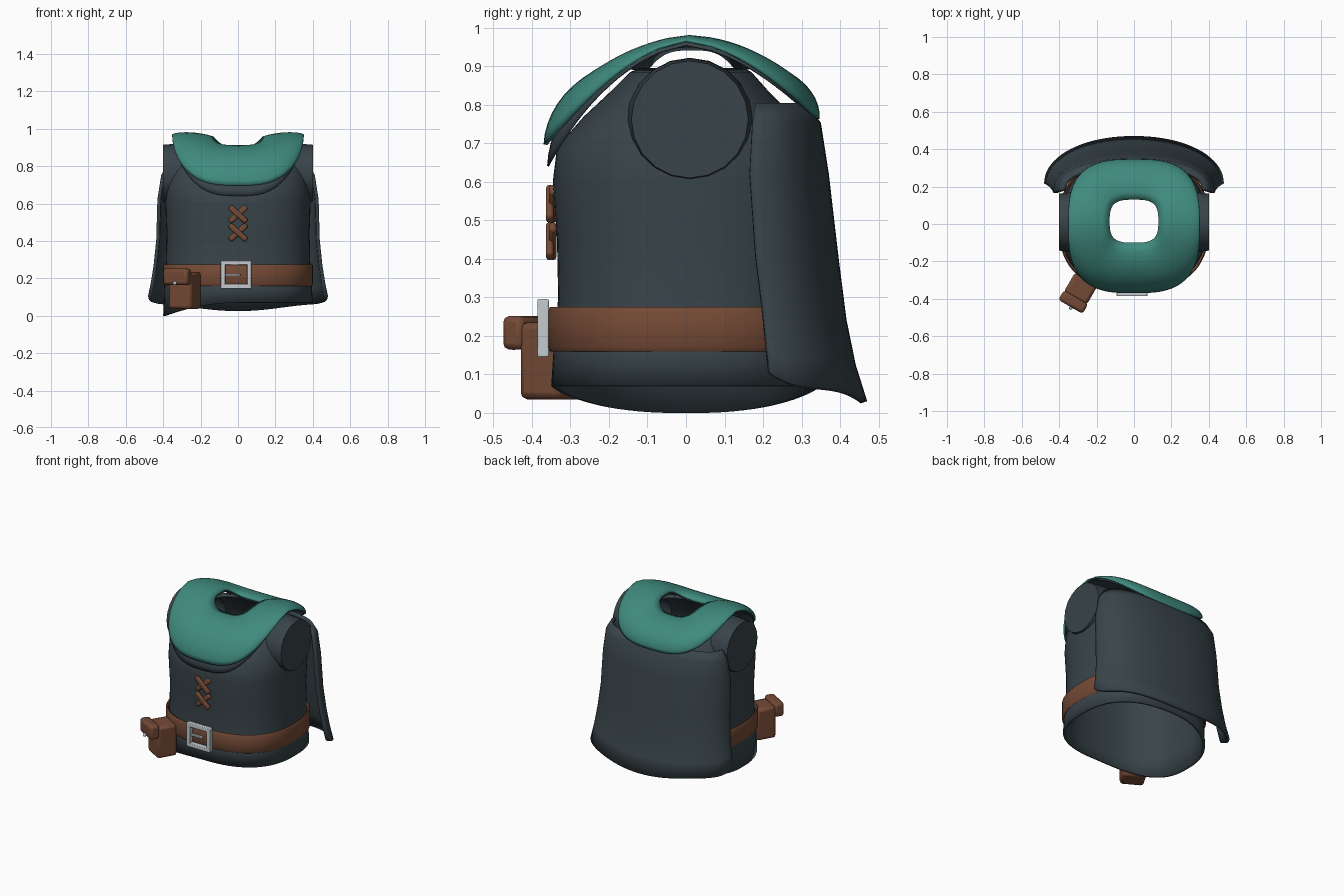
import bpy, bmesh, math
from mathutils import Matrix

cube = bpy.data.objects.get("Cube")
if cube:
    bpy.data.objects.remove(cube)


def material(name, rgb):
    m = bpy.data.materials.new(name)
    m.use_nodes = True
    m.diffuse_color = (*rgb, 1)
    m.node_tree.nodes["Principled BSDF"].inputs["Base Color"].default_value = (*rgb, 1)
    return m


SLATE = material("slate cloth", (0.040, 0.058, 0.068))
TEAL = material("teal cloth", (0.050, 0.255, 0.21))
BROWN = material("brown leather", (0.175, 0.068, 0.036))
METAL = material("pale metal", (0.55, 0.6, 0.62))


def finish(name, bm, mat, thick=0, offset=-1, bevel=0, angle=40):
    bmesh.ops.recalc_face_normals(bm, faces=bm.faces)
    me = bpy.data.meshes.new(name)
    bm.to_mesh(me)
    bm.free()
    ob = bpy.data.objects.new(name, me)
    bpy.context.collection.objects.link(ob)
    me.materials.append(mat)
    if thick:
        s = ob.modifiers.new("thickness", 'SOLIDIFY')
        s.thickness, s.offset = thick, offset
    if bevel:
        b = ob.modifiers.new("bevel", 'BEVEL')
        b.width, b.segments = bevel, 2
    bpy.ops.object.select_all(action='DESELECT')
    ob.select_set(True)
    bpy.context.view_layer.objects.active = ob
    bpy.ops.object.shade_smooth_by_angle(angle=math.radians(angle))


def loft(rows, closed=True, wrap=False, cap_last=False):
    """Skin a list of point rows into a surface."""
    bm = bmesh.new()
    rows = [[bm.verts.new(p) for p in r] for r in rows]
    n = len(rows[0])
    for a, b in zip(rows, rows[1:] + rows[:1] if wrap else rows[1:]):
        for i in range(n if closed else n - 1):
            j = (i + 1) % n
            bm.faces.new((a[i], a[j], b[j], b[i]))
    if cap_last:
        bm.faces.new(rows[-1])
    return bm


def power(v, e):
    return math.copysign(abs(v) ** e, v)


def oval(a, hx, front, back, n=2.5):
    """Point on a squarish oval reaching y = front and y = back."""
    s = math.sin(a)
    return hx * power(math.cos(a), 2 / n), abs(s) ** (2 / n) * (back if s > 0 else front)


def turn(count):
    return [2 * math.pi * i / count for i in range(count)]


def box(name, size, place, mat, bevel):
    bm = bmesh.new()
    bmesh.ops.create_cube(bm, size=1, matrix=place @ Matrix.Diagonal((*size, 1)))
    finish(name, bm, mat, bevel=bevel)


# Tunic body: hem dips on the right side, open neck
profile = [(0.07, 0.40, -0.35, 0.35), (0.15, 0.395, -0.345, 0.345), (0.30, 0.385, -0.332, 0.335),
           (0.45, 0.383, -0.335, 0.335), (0.60, 0.388, -0.346, 0.345), (0.69, 0.385, -0.335, 0.335),
           (0.77, 0.365, -0.265, 0.28), (0.84, 0.335, -0.19, 0.21), (0.885, 0.28, -0.145, 0.17),
           (0.895, 0.20, -0.12, 0.15)]
rows = []
for k, (z, hx, f, b) in enumerate(profile):
    row = []
    for a in turn(72):
        dip = 0.07 * max(0, -math.cos(a)) ** 1.6 if k == 0 else 0
        row.append((*oval(a, hx, f, b), z - dip))
    rows.append(row)
finish("tunic_body", loft(rows), SLATE, thick=0.015)

# Shoulder stubs with flat ends
for side, name in ((1, "left_shoulder"), (-1, "right_shoulder")):
    rows = [[(side * x, 0.01 + r * math.cos(a), cz + r * math.sin(a)) for a in turn(20)]
            for x, cz, r in ((0.2, 0.745, 0.155), (0.31, 0.758, 0.164), (0.40, 0.762, 0.152))]
    finish(name, loft(rows, cap_last=True), SLATE, angle=30)


# Draped cowl, saddle shaped, with a dark lining that hangs lower in front
def cowl(name, mat, drop, scale, low, thick):
    rows = []
    for k in range(13):
        s = k / 12
        row = []
        for a in turn(72):
            sa = abs(math.sin(a))
            back = math.sin(a) > 0
            xi, yi = oval(a, 0.13, -0.115, 0.115, 3.2)
            xo, yo = oval(a, 0.352 * scale, -0.37 * scale, 0.347 * scale, 3.0)
            zi = 0.958 - 0.055 * sa ** 2
            zo = 0.967 - 0.27 * (abs(yo) / 0.37) ** 1.6 + (0.04 * sa if back else -low * sa ** 3)
            bump = (0.02 + (0.01 if back else 0.022) * sa ** 2) * math.sin(math.pi * s ** 0.7)
            flare = math.sin(s * math.pi / 2) ** 0.85
            row.append((xi + (xo - xi) * flare, yi + 0.015 * (1 - s) + (yo - yi) * flare,
                        zi + (zo - zi) * s ** 1.1 + bump - drop))
        rows.append(row)
    finish(name, loft(rows), mat, thick=thick, angle=60)


cowl("cowl", TEAL, 0.0, 1.0, 0.0, 0.01)
cowl("cowl_lining", SLATE, 0.012, 0.975, 0.055, 0.005)

# Cape hanging from the shoulders, flared with a wavy hem
cape = [(0.80, 0.372, 0.18, 0.305), (0.75, 0.402, 0.172, 0.342),
        (0.62, 0.422, 0.165, 0.362), (0.40, 0.428, 0.18, 0.388), (0.25, 0.442, 0.197, 0.408),
        (0.14, 0.457, 0.207, 0.432), (0.052, 0.472, 0.215, 0.462)]
rows = []
for z, hx, yf, yb in cape:
    row = []
    for i in range(41):
        u = i / 20 - 1
        x, y = oval(math.pi / 2 * (1 - u), hx, 0, yb - yf, 2.05 + 0.4 * z)
        wave = 0.065 * abs(u) ** 6 - 0.03 * math.cos(u * math.pi / 2) ** 4 \
            + 0.014 * math.sin(abs(u) * math.pi) ** 2
        row.append((x, yf + y, z + wave * max(0, 1 - z / 0.8) ** 3))
    rows.append(row)
finish("cape", loft(rows, closed=False), SLATE, thick=0.018, offset=0)

# Belt: rounded strap section swept round the waist
strap = [(0.0, 0.165), (0.008, 0.16), (0.014, 0.17), (0.014, 0.265), (0.008, 0.275), (0.0, 0.27)]
rows = [[(*oval(a, 0.388 + d, -0.345 - d, 0.345 + d), z) for a in turn(72)] for d, z in strap]
finish("belt", loft(rows, wrap=True), BROWN, angle=75)

# Buckle: frame bars and prong
at = Matrix.Translation
for z, name in ((0.283, "buckle_top"), (0.157, "buckle_bottom")):
    box(name, (0.165, 0.03, 0.025), at((-0.01, -0.371, z)), METAL, 0.004)
for x, name in ((-0.08, "buckle_right"), (0.06, "buckle_left")):
    box(name, (0.025, 0.03, 0.15), at((x, -0.371, 0.22)), METAL, 0.004)
box("buckle_prong", (0.085, 0.016, 0.012), at((-0.03, -0.368, 0.218)), METAL, 0.003)

# Belt pouch, turned outward, with front flap and stud
turned = Matrix.Rotation(math.radians(-30), 4, 'Z')
box("pouch", (0.14, 0.125, 0.2), at((-0.285, -0.347, 0.135)) @ turned, BROWN, 0.018)
box("pouch_flap", (0.15, 0.06, 0.088), at((-0.325, -0.417, 0.208)) @ turned, BROWN, 0.016)
bm = bmesh.new()
bmesh.ops.create_uvsphere(bm, u_segments=10, v_segments=6, radius=0.011,
                          matrix=at((-0.338, -0.447, 0.174)))
finish("pouch_stud", bm, METAL)

# Crossed chest laces
for z, level in ((0.543, "upper"), (0.446, "lower")):
    for tilt in (-1, 1):
        spin = Matrix.Rotation(math.radians(42 * tilt), 4, 'Y')
        box(f"{level}_lace_{'a' if tilt < 0 else 'b'}", (0.122, 0.02, 0.03),
            at((0, -0.35 - 0.004 * tilt, z)) @ spin, BROWN, 0.008)
